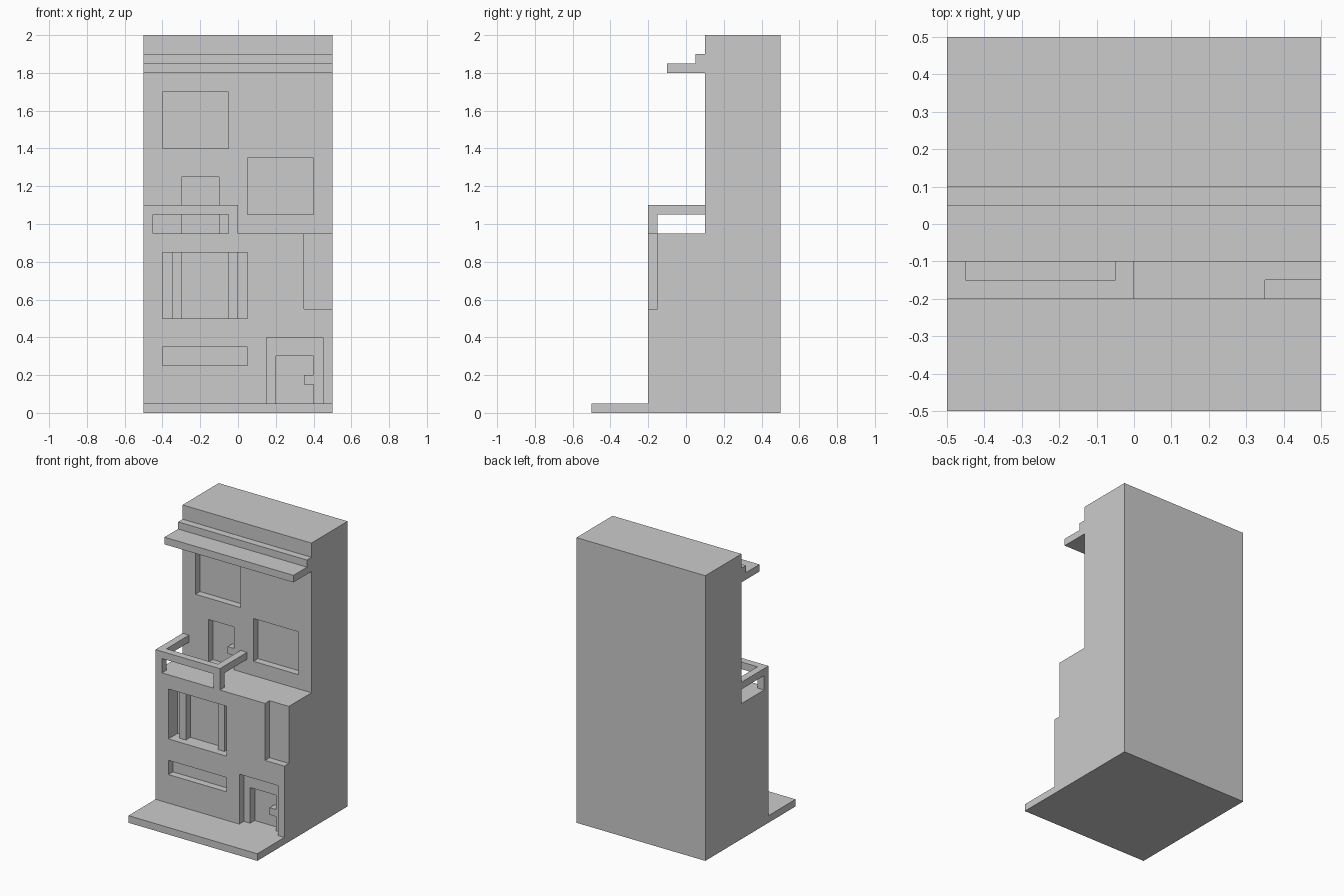
import bpy, bmesh

if "Cube" in bpy.data.objects:
    bpy.data.objects.remove(bpy.data.objects["Cube"])


def box(name, x, y, z):
    """Box from (min, max) ranges on each axis."""
    bm = bmesh.new()
    bmesh.ops.create_cube(bm, size=1)
    for v in bm.verts:
        v.co = [r[0] if c < 0 else r[1] for c, r in zip(v.co, (x, y, z))]
    me = bpy.data.meshes.new(name)
    bm.to_mesh(me)
    bm.free()
    ob = bpy.data.objects.new(name, me)
    bpy.context.collection.objects.link(ob)
    return ob


def extrude_x(name, profile, x0, x1):
    """Prism from a (y, z) profile swept along x."""
    bm = bmesh.new()
    face = bm.faces.new([bm.verts.new((x0, y, z)) for y, z in profile])
    geo = bmesh.ops.extrude_face_region(bm, geom=[face])["geom"]
    for v in geo:
        if isinstance(v, bmesh.types.BMVert):
            v.co.x = x1
    bmesh.ops.recalc_face_normals(bm, faces=bm.faces)
    me = bpy.data.meshes.new(name)
    bm.to_mesh(me)
    bm.free()
    ob = bpy.data.objects.new(name, me)
    bpy.context.collection.objects.link(ob)
    return ob


def recess(ob, x, y, z):
    """Cut a rectangular opening into a wall block."""
    cutter = box("cutter", x, y, z)
    cutter.hide_render = True
    mod = ob.modifiers.new("recess", 'BOOLEAN')
    mod.operation = 'DIFFERENCE'
    mod.solver = 'EXACT'
    mod.object = cutter
    bpy.context.view_layer.objects.active = ob
    bpy.ops.object.modifier_apply(modifier=mod.name)
    bpy.data.objects.remove(cutter)


W = (-0.5, 0.5)

# Pavement slab and the two stacked storeys
box("pavement_slab", W, (-0.5, 0.5), (0, 0.05))
lower = box("lower_storey", W, (-0.2, 0.5), (0.05, 0.95))
upper = box("upper_storey", W, (0.1, 0.5), (0.95, 2))

# Lower openings: door frame, door leaf, bay window, low vent, corner notch
recess(lower, (0.15, 0.45), (-0.3, -0.15), (0, 0.4))
recess(lower, (0.2, 0.4), (-0.3, -0.1), (0, 0.3))
recess(lower, (-0.4, 0.05), (-0.3, -0.1), (0.5, 0.85))
recess(lower, (-0.4, 0.05), (-0.3, -0.15), (0.25, 0.35))
recess(lower, (0.35, 0.6), (-0.3, -0.15), (0.55, 1.05))

# Upper openings: two windows and the balcony door
recess(upper, (-0.4, -0.05), (0, 0.15), (1.4, 1.7))
recess(upper, (0.05, 0.4), (0, 0.15), (1.05, 1.35))
recess(upper, (-0.3, -0.1), (0, 0.15), (0.9, 1.25))

# Window columns
for side, x in (("left", -0.35), ("right", -0.05)):
    box(f"window_column_{side}", (x, x + 0.05), (-0.15, -0.1), (0.5, 0.85))

# Door handles
box("front_door_handle", (0.35, 0.4), (-0.15, -0.1), (0.15, 0.2))
box("balcony_door_handle", (-0.15, -0.1), (0.1, 0.15), (1.05, 1.1))

# Stepped cornice
extrude_x("cornice", [(0.1, 1.8), (-0.1, 1.8), (-0.1, 1.85), (0.05, 1.85),
                      (0.05, 1.9), (0.1, 1.9)], *W)

# Balcony railing: front bar, and at each end a post with a side bar as one bracket
box("balcony_front_rail", (-0.45, -0.05), (-0.2, -0.15), (1.05, 1.1))
for side, x in (("left", -0.5), ("right", -0.05)):
    extrude_x(f"balcony_side_rail_{side}",
              [(-0.2, 0.95), (-0.15, 0.95), (-0.15, 1.05), (0.1, 1.05),
               (0.1, 1.1), (-0.2, 1.1)], x, x + 0.05)
